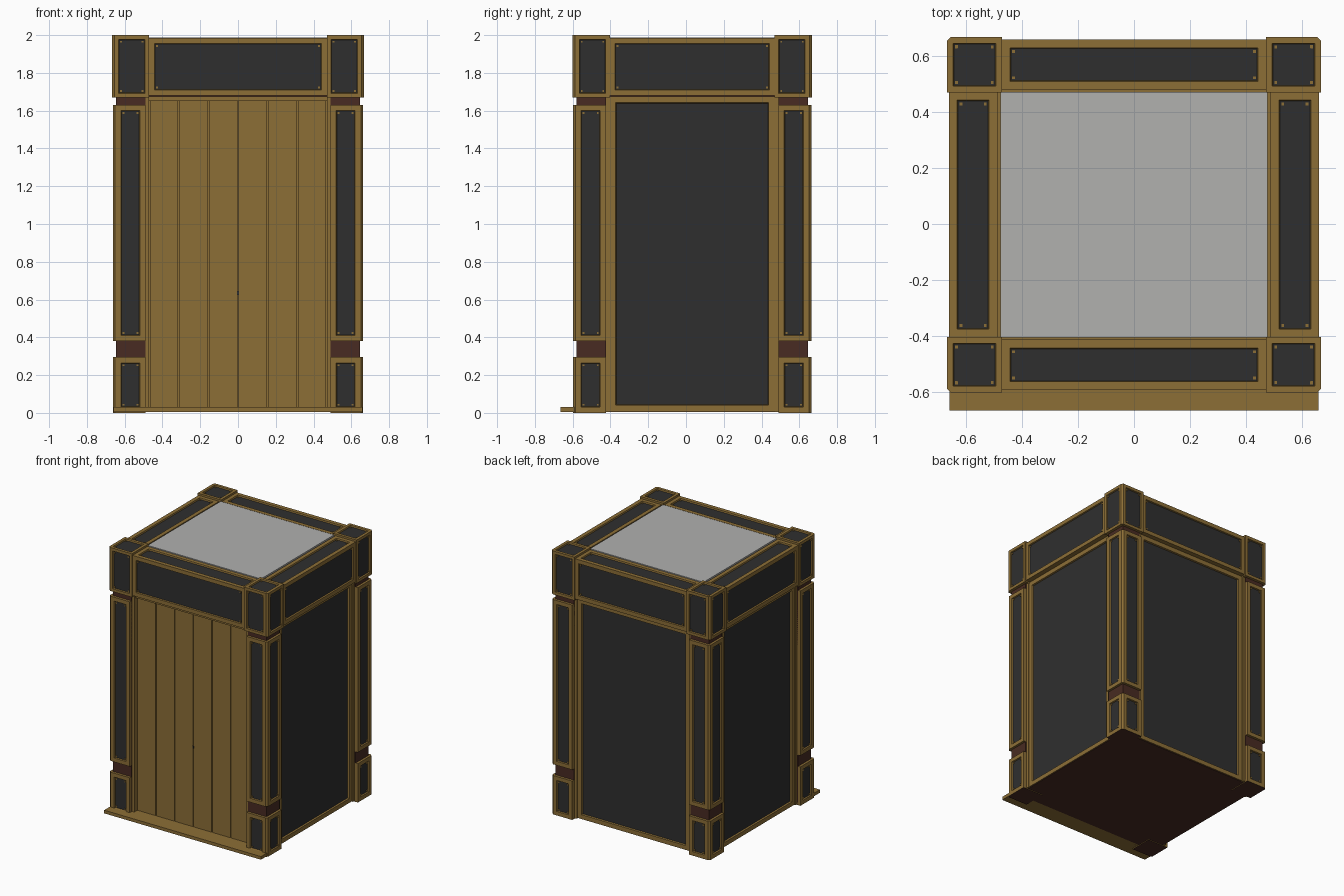
import bpy, bmesh
from mathutils import Vector, Matrix

if "Cube" in bpy.data.objects:
    bpy.data.objects.remove(bpy.data.objects["Cube"])


def make_mat(name, rgb):
    m = bpy.data.materials.new(name)
    m.use_nodes = True
    m.diffuse_color = (*rgb, 1)
    m.node_tree.nodes["Principled BSDF"].inputs["Base Color"].default_value = (*rgb, 1)
    return m


GOLD, DARK, BROWN, GREY = range(4)
MATS = [make_mat("aged gold", (0.262, 0.156, 0.037)),
        make_mat("charcoal panel", (0.028, 0.028, 0.028)),
        make_mat("dark brown wood", (0.065, 0.024, 0.016)),
        make_mat("pale grey", (0.44, 0.44, 0.43))]
MID_Y = 0.033      # depth centre of the cabinet without its step
X, Y, Z = Vector((1, 0, 0)), Vector((0, 1, 0)), Vector((0, 0, 1))


def add_cube(bm, lo, hi):
    lo, hi = Vector(lo), Vector(hi)
    mat = Matrix.Translation((lo + hi) / 2) @ Matrix.Diagonal((*(hi - lo), 1))
    return bmesh.ops.create_cube(bm, size=1, matrix=mat)["verts"]


def box(name, xs, ys, zs, mat=GOLD, panels=(), margin=0.03, depth=0.01,
        rivets=True, corner=None, brown_base=False):
    """Box with recessed dark panels on the sides facing the given directions."""
    bm = bmesh.new()
    lo, hi = zip(*(sorted(r) for r in (xs, ys, zs)))
    add_cube(bm, lo, hi)
    for f in bm.faces:
        f.material_index = mat
    # chamfer the outer upright edge
    if corner:
        edges = [e for e in bm.edges
                 if abs((e.verts[0].co - e.verts[1].co).normalized().z) > 0.9
                 and abs(e.verts[0].co.x - xs[corner]) < 1e-4
                 and abs(e.verts[0].co.y - ys[corner]) < 1e-4]
        bmesh.ops.bevel(bm, geom=edges, offset=0.013, segments=1, affect='EDGES')
    bm.normal_update()
    for d in panels:
        face = max(bm.faces, key=lambda f: f.normal.dot(d) + f.calc_area() * 0.01)
        bmesh.ops.inset_region(bm, faces=[face], thickness=margin, use_even_offset=True)
        bmesh.ops.inset_region(bm, faces=[face], thickness=0.003, depth=-depth,
                               use_even_offset=True)
        face.material_index = DARK
        # small rivets in the panel corners
        if rivets:
            mid = face.calc_center_median()
            spots = [v.co.copy() for v in face.verts]
            for p in spots:
                c = p + Vector([0.01 * ((m > q) - (m < q)) if abs(m - q) > 0.015 else 0
                                for m, q in zip(mid, p)])
                r = Vector((0.005, 0.005, 0.005))
                add_cube(bm, c - r, c + r)
        bm.normal_update()
    if brown_base:
        for f in bm.faces:
            if f.normal.z < -0.9 and f.calc_center_median().z < lo[2] + 0.001:
                f.material_index = BROWN
    me = bpy.data.meshes.new(name)
    bm.to_mesh(me)
    bm.free()
    for m in MATS:
        me.materials.append(m)
    ob = bpy.data.objects.new(name, me)
    bpy.context.collection.objects.link(ob)
    return ob


# corner posts: core, foot, shaft, cap and jamb strips
for sx, side in ((-1, "right"), (1, "left")):
    for sy, end in ((-1, "front"), (1, "back")):
        tag = f"{end}_{side}"

        def xr(a, b):
            return (sx * a, sx * b)

        def yr(a, b):
            return (MID_Y + sy * a, MID_Y + sy * b)

        out = (X * sx, Y * sy)
        box(f"post_core_{tag}", xr(0.49, 0.645), yr(0.457, 0.612), (0.02, 1.7), BROWN)
        box(f"post_foot_{tag}", xr(0.49, 0.663), yr(0.457, 0.631), (0, 0.295),
            panels=out, corner=1, brown_base=True)
        box(f"post_shaft_{tag}", xr(0.49, 0.663), yr(0.457, 0.631), (0.38, 1.63),
            panels=out, corner=1)
        box(f"post_cap_{tag}", xr(0.47, 0.667), yr(0.436, 0.633), (1.67, 2.0),
            panels=(*out, Z), margin=0.022, corner=1)
        box(f"jamb_{tag}", xr(0.47, 0.492), yr(0.457, 0.605), (0.005, 1.675))
        box(f"side_jamb_{tag}", xr(0.5, 0.635), yr(0.437, 0.459), (0.005, 1.675))

# top beams between the caps
for sy, end in ((-1, "front"), (1, "back")):
    box(f"{end}_beam", (-0.472, 0.472), (MID_Y + sy * 0.445, MID_Y + sy * 0.625),
        (1.68, 1.985), panels=(Y * sy, Z))
    box(f"{end}_beam_lip", (-0.475, 0.475), (MID_Y + sy * 0.436, MID_Y + sy * 0.45),
        (1.68, 1.975))
for sx, side in ((-1, "right"), (1, "left")):
    box(f"{side}_beam", (sx * 0.487, sx * 0.66), (MID_Y - 0.438, MID_Y + 0.438),
        (1.68, 1.985), panels=(X * sx, Z))
    box(f"{side}_beam_lip", (sx * 0.475, sx * 0.49), (MID_Y - 0.438, MID_Y + 0.438),
        (1.68, 1.975))
    # framed side wall
    box(f"{side}_wall", (sx * 0.57, sx * 0.628), (MID_Y - 0.438, MID_Y + 0.438),
        (0.008, 1.675), panels=(X * sx,), margin=0.033, depth=0.012, rivets=False)

# framed back wall and roof plate
box("back_wall", (-0.47, 0.47), (MID_Y + 0.54, MID_Y + 0.596), (0.008, 1.675),
    panels=(Y,), margin=0.033, depth=0.012, rivets=False)
box("roof_plate", (-0.476, 0.476), (MID_Y - 0.437, MID_Y + 0.437), (1.94, 1.988), GREY)
box("ceiling", (-0.6, 0.6), (-0.53, 0.6), (1.66, 1.69), BROWN)

# plank doors
PLANKS = 6
width = 0.94 / PLANKS
for i in range(PLANKS):
    x = -0.47 + i * width
    box(f"door_plank_{i + 1}", (x + 0.003, x + width - 0.003), (-0.535, -0.51), (0.03, 1.65))
box("door_backing", (-0.475, 0.475), (-0.525, -0.49), (0.02, 1.66))
box("door_lintel", (-0.485, 0.485), (-0.56, -0.49), (1.652, 1.675))
box("door_latch", (-0.005, 0.005), (-0.54, -0.53), (0.625, 0.645), DARK)

# floor and front step
box("floor", (-0.622, 0.622), (-0.53, 0.622), (0.004, 0.03), BROWN)
box("front_step", (-0.658, 0.658), (-0.665, -0.52), (0.006, 0.03))
